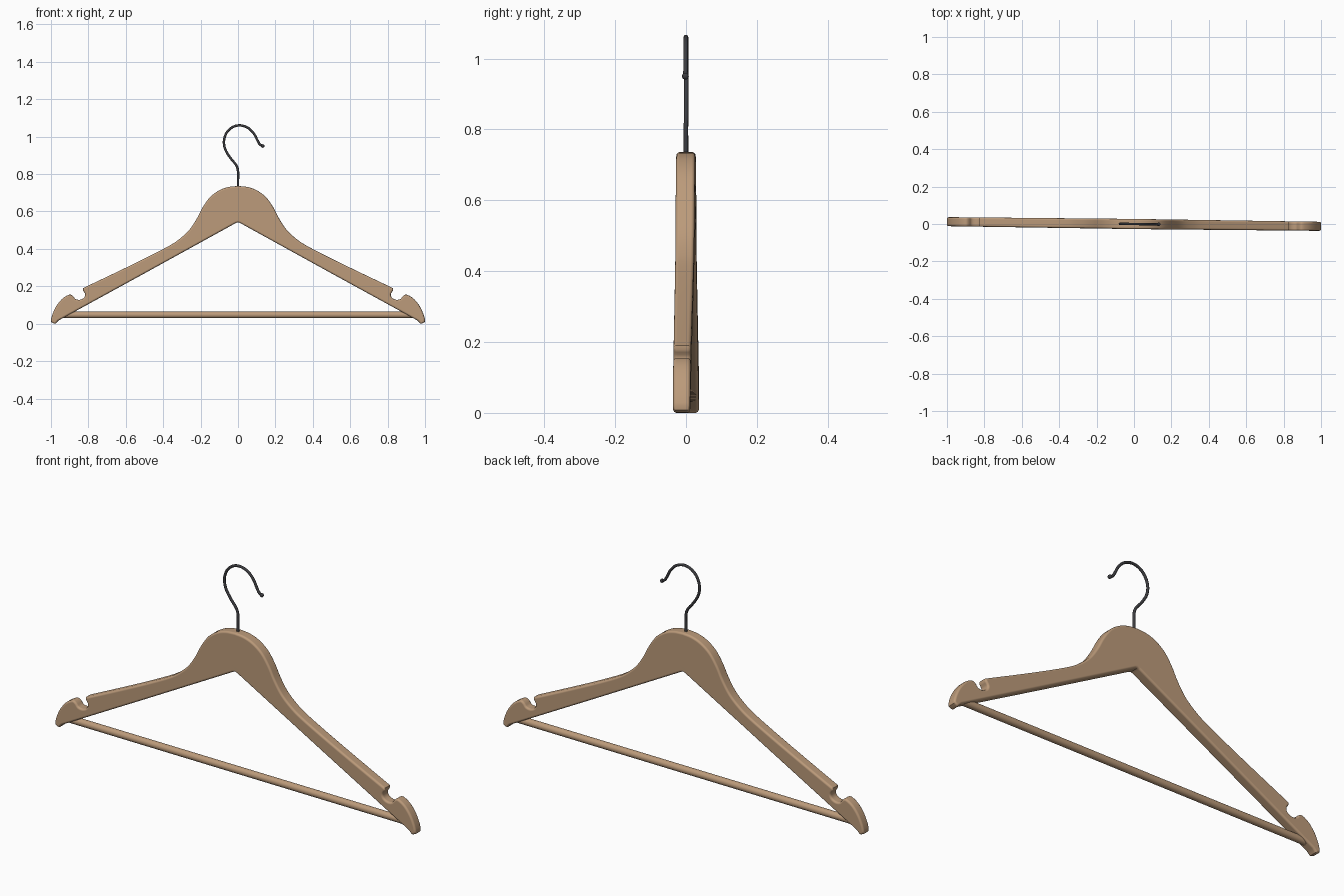
import bpy, bmesh, math
from mathutils import Vector

if "Cube" in bpy.data.objects:
    bpy.data.objects.remove(bpy.data.objects["Cube"])

YAW = -0.0125   # the whole hanger is turned very slightly


def material(name, rgb):
    m = bpy.data.materials.new(name)
    m.diffuse_color = (*rgb, 1)
    m.use_nodes = True
    m.node_tree.nodes["Principled BSDF"].inputs["Base Color"].default_value = m.diffuse_color
    return m


wood = material("light_wood", (0.50, 0.325, 0.195))
metal = material("dark_metal", (0.045, 0.045, 0.05))


def smooth_path(pts, n=4):
    """Catmull-Rom through the points."""
    p = [Vector(q) for q in pts]
    p = [2 * p[0] - p[1]] + p + [2 * p[-1] - p[-2]]
    out = []
    for i in range(1, len(p) - 2):
        a, b, c, d = p[i - 1:i + 3]
        for k in range(n):
            t = k / n
            out.append(0.5 * (2 * b + (c - a) * t + (2 * a - 5 * b + 4 * c - d) * t * t
                              + (3 * b - a - 3 * c + d) * t ** 3))
    return out + [p[-2]]


def finish(bm, name, mat, angle=35):
    bmesh.ops.recalc_face_normals(bm, faces=bm.faces)
    me = bpy.data.meshes.new(name)
    bm.to_mesh(me)
    bm.free()
    ob = bpy.data.objects.new(name, me)
    bpy.context.collection.objects.link(ob)
    me.materials.append(mat)
    ob.rotation_euler.z = YAW
    bpy.ops.object.select_all(action='DESELECT')
    ob.select_set(True)
    bpy.context.view_layer.objects.active = ob
    bpy.ops.object.shade_smooth_by_angle(angle=math.radians(angle))
    return ob


# Wooden body: half outline (x, z), mirrored, with rounded rims front and back
shoulder = smooth_path([(0, .736), (.05, .731), (.10, .713), (.15, .676), (.19, .62), (.22, .562),
                        (.26, .502), (.31, .455), (.37, .415), (.50, .348), (.65, .275), (.829, .19)])
notch = smooth_path([(.829, .178), (.817, .157), (.824, .138), (.845, .128), (.868, .131),
                     (.882, .147), (.902, .155), (.94, .133), (.972, .093), (.992, .05), (1.0, .02)], 3)
tip = [Vector(q) for q in [(.998, .008), (.985, .001), (.976, 0.0), (.96, .017), (.5, .269), (.012, .538), (0, .542)]]
half = shoulder + notch + tip
outline = half + [Vector((-q.x, q.y)) for q in half[-2:0:-1]]


def inset(loop, d):
    out = []
    for i, p in enumerate(loop):
        u = (p - loop[i - 1]).normalized()
        v = (loop[(i + 1) % len(loop)] - p).normalized()
        a, b = Vector((u.y, -u.x)), Vector((v.y, -v.x))   # inward side of a clockwise loop
        m = (a + b).normalized()
        out.append(p + m * d / max(m.dot(a), 0.6))
    return out


bm = bmesh.new()
R, SEG = 0.010, 4
rings = []
for side in (-1, 1):
    for k in range(SEG + 1):
        a = math.pi / 2 * (k if side > 0 else SEG - k) / SEG
        loop = inset(outline, R * (1 - math.cos(a)))
        rings.append([bm.verts.new((q.x, side * (0.0272 - 0.003 * abs(q.x) - R + R * math.sin(a)), q.y))
                      for q in loop])
for r0, r1 in zip(rings, rings[1:]):
    for i in range(len(r0)):
        bm.faces.new((r0[i - 1], r0[i], r1[i], r1[i - 1]))
bm.faces.new(rings[0])
bm.faces.new(rings[-1])
body = finish(bm, "wooden_body", wood)
body.modifiers.new("weighted_normals", 'WEIGHTED_NORMAL').keep_sharp = True


def tube(name, path, radius, mat, sides=16, ball=0):
    """Round rod along a path in the xz plane, optional ball at its end."""
    bm = bmesh.new()
    rings = []
    for i, p in enumerate(path):
        t = (path[min(i + 1, len(path) - 1)] - path[max(i - 1, 0)]).normalized()
        n = Vector((-t.y, t.x))
        ring = []
        for k in range(sides):
            a = 2 * math.pi * k / sides
            q = p + n * radius * math.cos(a)
            ring.append(bm.verts.new((q.x, radius * math.sin(a), q.y)))
        rings.append(ring)
    for r0, r1 in zip(rings, rings[1:]):
        for k in range(sides):
            bm.faces.new((r0[k - 1], r0[k], r1[k], r1[k - 1]))
    bm.faces.new(rings[0])
    bm.faces.new(rings[-1])
    if ball:
        made = bmesh.ops.create_uvsphere(bm, u_segments=16, v_segments=10, radius=ball)
        bmesh.ops.translate(bm, verts=made["verts"], vec=(path[-1].x, 0, path[-1].y))
    return finish(bm, name, mat)


# Trouser bar between the two arms
tube("trouser_bar", [Vector((-.945, .047)), Vector((.945, .047))], 0.0175, wood, 24)

# Wire hook with a small ball end
hook = smooth_path([(0, .70), (0, .76), (0, .815), (-.010, .848), (-.042, .888), (-.068, .932),
                    (-.075, .978), (-.059, 1.024), (-.025, 1.053), (.015, 1.060), (.055, 1.046),
                    (.085, 1.016), (.103, .982), (.116, .960), (.132, .950)], 5)
tube("wire_hook", hook, 0.0065, metal, 14, 0.0095)
